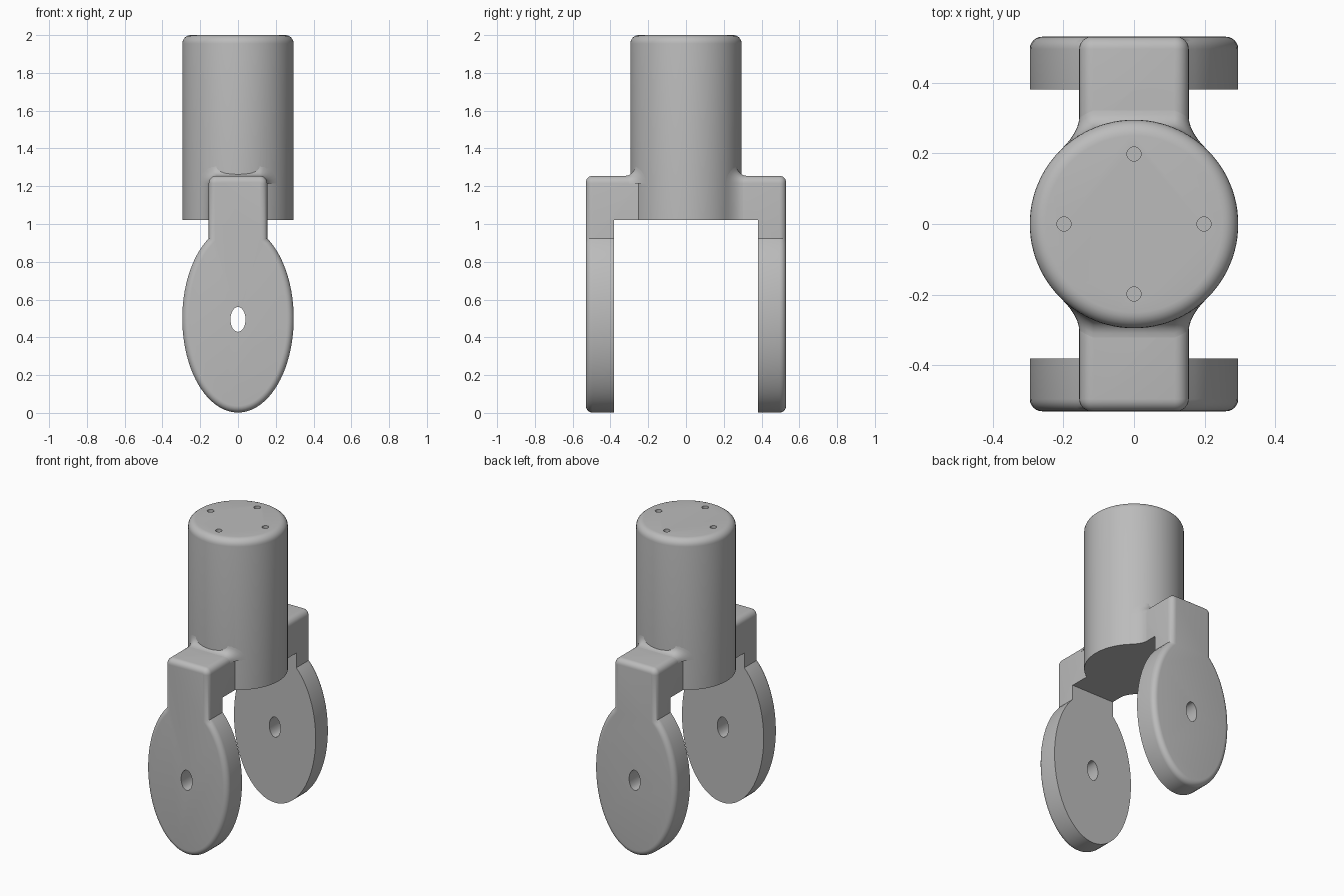
import bpy, bmesh
from math import sin, cos, pi, sqrt, acos

default = bpy.data.objects.get("Cube")
if default:
    bpy.data.objects.remove(default, do_unlink=True)

grey = bpy.data.materials.new("light grey")
grey.use_nodes = True
grey.diffuse_color = (0.5, 0.5, 0.5, 1)
grey.node_tree.nodes["Principled BSDF"].inputs["Base Color"].default_value = (0.5, 0.5, 0.5, 1)

R = 0.295            # barrel radius
HALF_W = 0.155       # half width of the arms
ARM_TOP = 1.255
UNDER = 1.02         # underside of barrel and arms
OUT_Y, IN_Y = 0.53, 0.38
ROUND = 0.035
CORNER = 0.04


def loft(name, rings):
    """Closed solid through a row of equal-length rings."""
    bm = bmesh.new()
    rows = [[bm.verts.new(p) for p in ring] for ring in rings]
    n = len(rows[0])
    for a, b in zip(rows, rows[1:]):
        for i in range(n):
            j = (i + 1) % n
            bm.faces.new((a[i], a[j], b[j], b[i]))
    bm.faces.new(rows[0][::-1])
    bm.faces.new(rows[-1])
    bmesh.ops.recalc_face_normals(bm, faces=bm.faces)
    mesh = bpy.data.meshes.new(name)
    bm.to_mesh(mesh)
    bm.free()
    mesh.materials.append(grey)
    ob = bpy.data.objects.new(name, mesh)
    bpy.context.collection.objects.link(ob)
    return ob


def circle(r, z, cx=0, cy=0, n=96):
    return [(cx + r * cos(2 * pi * i / n), cy + r * sin(2 * pi * i / n), z) for i in range(n)]


def activate(ob):
    bpy.ops.object.select_all(action='DESELECT')
    ob.select_set(True)
    bpy.context.view_layer.objects.active = ob


def combine(target, tool, operation):
    mod = target.modifiers.new("combine", 'BOOLEAN')
    mod.operation, mod.object, mod.solver = operation, tool, 'EXACT'
    activate(target)
    bpy.ops.object.modifier_apply(modifier=mod.name)
    bpy.data.objects.remove(tool, do_unlink=True)


def top_corners(d):
    """Rounded top of the arm outline, from its left side to its right."""
    c, w, z = CORNER - d, HALF_W - CORNER, ARM_TOP - CORNER
    left = [(-w + c * cos(a), z + c * sin(a)) for a in [pi - pi / 2 * i / 6 for i in range(7)]]
    return left + [(-x, h) for x, h in reversed(left)]


def keyhole(d):
    """Oval cheek with a neck above, shrunk inwards by d."""
    a, b = R - d, 0.498 - d
    start = acos((HALF_W - d) / a)
    sweep = pi + 2 * start
    oval = [start - sweep * i / 72 for i in range(73)]
    return [(a * cos(t), 0.5 + b * sin(t)) for t in oval] + top_corners(d)


# Fork: both cheeks and the arms as one rounded slab
steps = [pi / 2 * i / 6 for i in range(7)]
front = [(ROUND * (1 - sin(t)), -OUT_Y + ROUND * (1 - cos(t))) for t in steps]
stack = front + [(d, -y) for d, y in reversed(front)]
fork = loft("fork_tool", [[(x, y, z) for x, z in keyhole(d)] for d, y in stack])

# Barrel with a rounded top edge
edge = 0.045
rings = [circle(R, 0.9)]
rings += [circle(R - edge + edge * cos(t), 2 - edge + edge * sin(t)) for t in steps]
body = loft("caster_fork_body", rings)
combine(body, fork, 'UNION')

# Open gap between the cheeks
gap = loft("gap_tool", [[(x, y, z) for x, y in ((-1, -IN_Y), (1, -IN_Y), (1, IN_Y), (-1, IN_Y))]
                        for z in (-1, UNDER)])
combine(body, gap, 'DIFFERENCE')

# Axle hole through both cheeks
axle = loft("axle_tool", [[(0.04 * cos(2 * pi * i / 32), y, 0.495 + 0.066 * sin(2 * pi * i / 32))
                           for i in range(32)] for y in (-1, 1)])
combine(body, axle, 'DIFFERENCE')

# Four mounting holes in the top
for k in range(4):
    x, y = 0.198 * cos(k * pi / 2), 0.198 * sin(k * pi / 2)
    drill = loft("drill_tool", [circle(0.02, z, x, y, 24) for z in (1.9, 2.1)])
    combine(body, drill, 'DIFFERENCE')

# Fillets where the arms meet the barrel, running down one side of each arm
path = [(x, z, cos(a), sin(a)) for (x, z), a in
        zip(top_corners(0), [pi - pi / 2 * i / 6 for i in range(7)]
            + [pi / 2 - pi / 2 * i / 6 for i in range(7)])]
path.append((HALF_W, UNDER, 1, 0))


def fillet(name, s):
    r = 0.05
    rings = []
    for x, z, nx, nz in path:
        section = [(r * (1 - sin(t)), r * (1 - cos(t))) for t in steps] + [(-0.02, r), (-0.02, -0.01)]
        ring = []
        for off, rise in section:
            px = x + nx * off
            py = sqrt(R * R - px * px) + rise
            ring.append((s * px, s * py, z + nz * off))
        rings.append(ring)
    return loft(name, rings)


parts = [body, fillet("back_arm_fillet", 1), fillet("front_arm_fillet", -1)]
for part in parts:
    activate(part)
    bpy.ops.object.shade_smooth_by_angle(angle=pi / 6)
